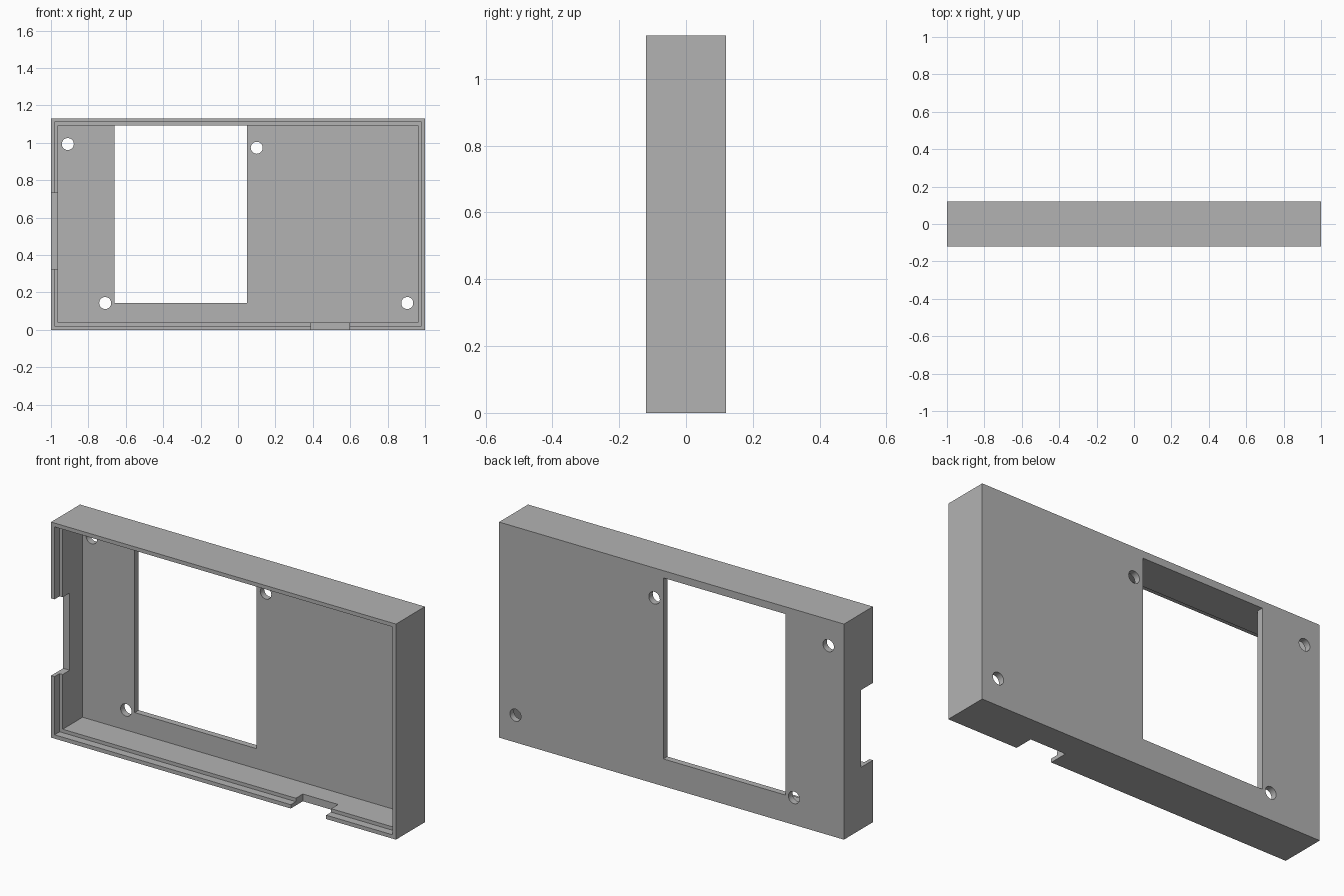
import bpy, math

cube = bpy.data.objects.get("Cube")
if cube:
    bpy.data.objects.remove(cube, do_unlink=True)

HALF_DEPTH, HEIGHT = 0.12, 1.13
WALL, LIP, PLATE = 0.038, 0.02, 0.033
FRONT, OUT = -HALF_DEPTH, 0.3       # OUT overshoots the body for clean cuts
TOP = HEIGHT - WALL

grey = bpy.data.materials.new("plain grey")
grey.use_nodes = True
grey.diffuse_color = (0.448, 0.448, 0.448, 1)
grey.node_tree.nodes["Principled BSDF"].inputs["Base Color"].default_value = grey.diffuse_color


def box(name, x, y, z):
    """Box spanning the three (low, high) ranges."""
    bpy.ops.mesh.primitive_cube_add(size=1)
    ob = bpy.context.object
    ob.name = name
    spans = (x, y, z)
    for v in ob.data.vertices:
        v.co = [hi if c > 0 else lo for c, (lo, hi) in zip(v.co, spans)]
    ob.data.materials.append(grey)
    return ob


def peg(name, x, z, radius=0.032):
    """Cylinder running front to back."""
    bpy.ops.mesh.primitive_cylinder_add(vertices=32, radius=radius, depth=1,
                                        location=(x, 0, z), rotation=(math.pi / 2, 0, 0))
    ob = bpy.context.object
    ob.name = name
    ob.data.materials.append(grey)
    return ob


def cut(body, cutter):
    cutter.hide_render = True
    mod = body.modifiers.new("cut", "BOOLEAN")
    mod.operation, mod.solver, mod.object = "DIFFERENCE", "EXACT", cutter
    bpy.context.view_layer.objects.active = body
    bpy.ops.object.modifier_apply(modifier=mod.name)
    bpy.data.objects.remove(cutter, do_unlink=True)


# Solid case body
case = box("case_shell", (-1, 1), (FRONT, HALF_DEPTH), (0, HEIGHT))

# Hollow interior, then the wider stepped rim at the open front
cut(case, box("cavity", (-1 + WALL, 1 - WALL), (-OUT, HALF_DEPTH - PLATE), (WALL, TOP)))
cut(case, box("rim_step", (-1 + LIP, 1 - LIP), (-OUT, FRONT + 0.042), (LIP, HEIGHT - LIP)))

# Display window in the back plate, flush with the top wall
cut(case, box("window", (-0.66, 0.047), (0, OUT), (0.143, TOP)))

# Connector notches in the side wall and the bottom wall
cut(case, box("side_notch", (-1.2, -0.9), (-OUT, FRONT + 0.1), (0.325, 0.73)))
cut(case, box("bottom_notch", (0.39, 0.595), (-OUT, FRONT + 0.1), (-0.2, 0.1)))

# Screw holes
for x, z in ((-0.91, 0.993), (0.1, 0.973), (-0.71, 0.143), (0.905, 0.143)):
    cut(case, peg("screw_hole", x, z))

bpy.ops.object.select_all(action="DESELECT")
case.select_set(True)
bpy.context.view_layer.objects.active = case
bpy.ops.object.shade_smooth_by_angle(angle=math.radians(30))
